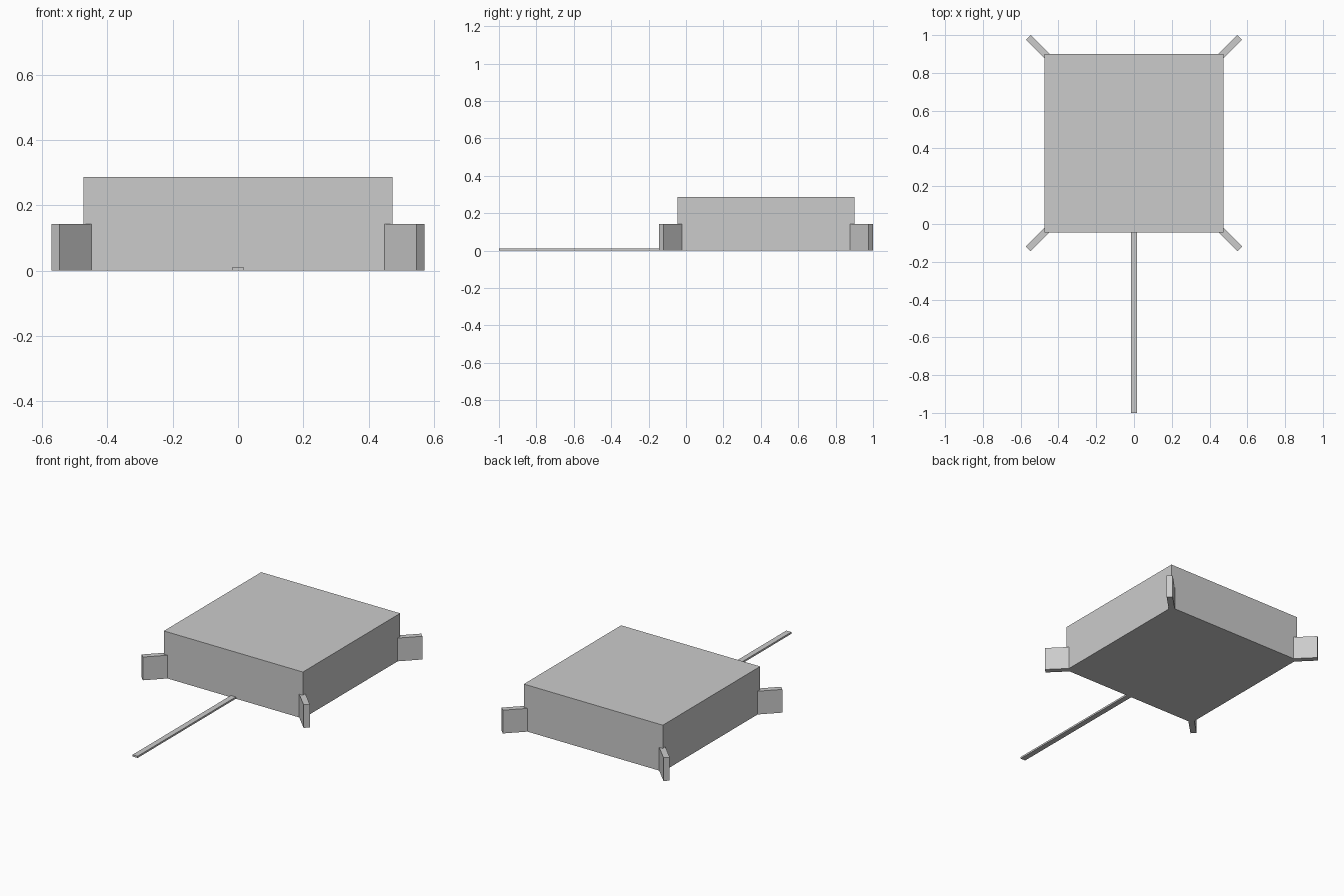
import bpy
import math

if "Cube" in bpy.data.objects:
    bpy.data.objects.remove(bpy.data.objects["Cube"])

grey = bpy.data.materials.new("light_grey")
grey.diffuse_color = (0.6, 0.6, 0.6, 1)
grey.use_nodes = True
grey.node_tree.nodes["Principled BSDF"].inputs["Base Color"].default_value = grey.diffuse_color


def box(name, size, centre, turn=0.0):
    """Box of a given size, turned about z by an angle in degrees."""
    bpy.ops.mesh.primitive_cube_add(size=1, location=centre,
                                    rotation=(0, 0, math.radians(turn)))
    obj = bpy.context.object
    obj.name = name
    obj.scale = size
    bpy.ops.object.transform_apply(location=False, rotation=False, scale=True)
    obj.data.materials.append(grey)
    return obj


SIDE, HEIGHT, MID_Y = 0.946, 0.286, 0.428
FRONT_Y = MID_Y - SIDE / 2

# Main square block
box("body", (SIDE, SIDE, HEIGHT), (0, MID_Y, HEIGHT / 2))

# Thin flat strip running forward from the front face
box("front_strip", (0.034, FRONT_Y + 1, 0.011), (0, (FRONT_Y - 1) / 2, 0.0055))

# Diagonal fins at the four corners, half the body height
for sx, side in ((-1, "left"), (1, "right")):
    for sy, end in ((-1, "front"), (1, "back")):
        box(f"{end}_{side}_fin", (0.14, 0.035, HEIGHT / 2),
            (sx * 0.51, MID_Y + sy * 0.51, HEIGHT / 4), 45 * sx * sy)
